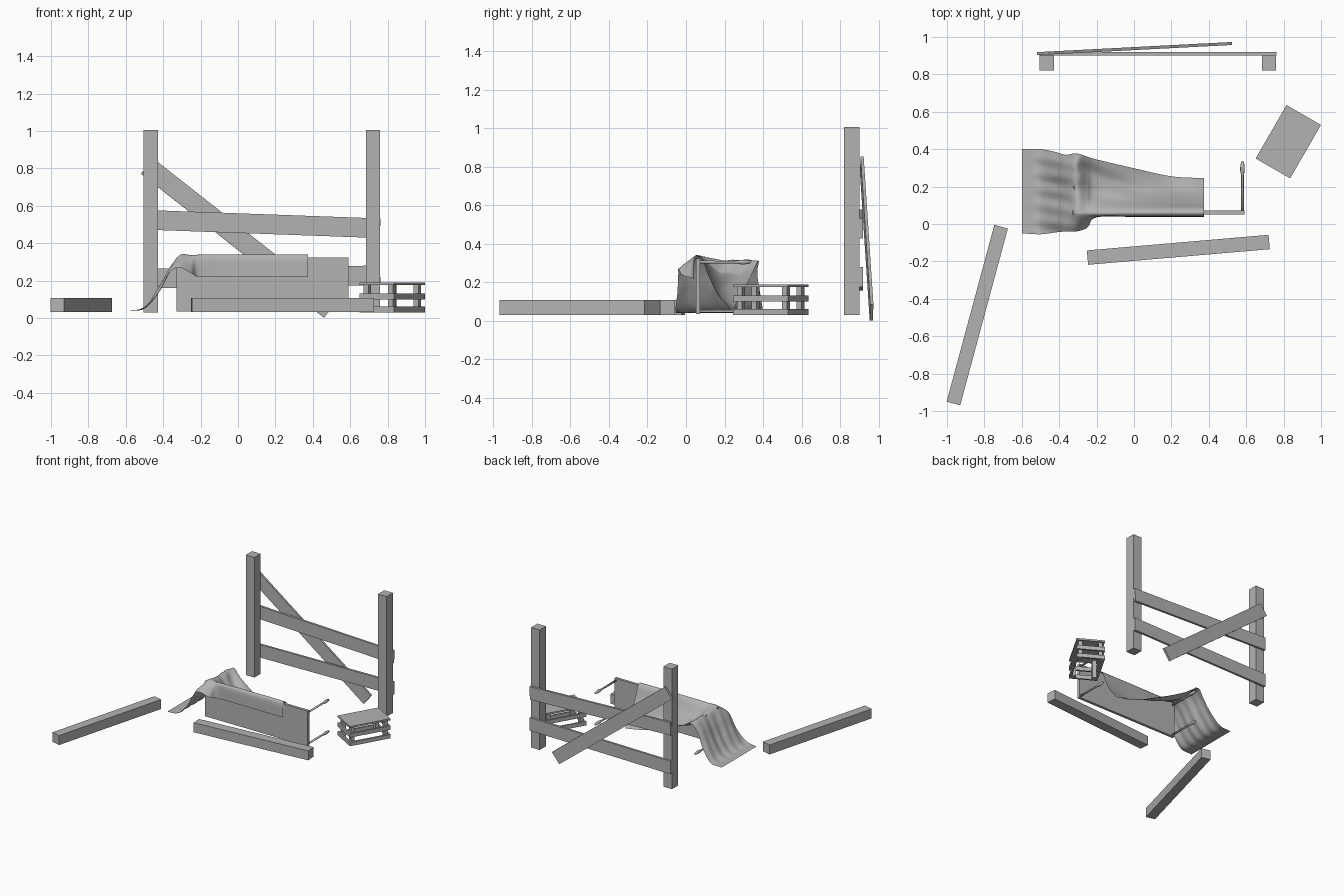
import bpy, bmesh, math
from mathutils import Vector, Matrix, Euler

old = bpy.data.objects.get("Cube")
if old:
    bpy.data.objects.remove(old, do_unlink=True)

grey = bpy.data.materials.new("plain_grey")
grey.use_nodes = True
COLOUR = (0.45, 0.45, 0.45, 1)
grey.diffuse_color = COLOUR
grey.node_tree.nodes["Principled BSDF"].inputs["Base Color"].default_value = COLOUR


def finish(name, bm, smooth=False):
    mesh = bpy.data.meshes.new(name)
    bm.to_mesh(mesh)
    bm.free()
    mesh.materials.append(grey)
    for p in mesh.polygons:
        p.use_smooth = smooth
    obj = bpy.data.objects.new(name, mesh)
    bpy.context.collection.objects.link(obj)
    return obj


def box(name, centre, size, rot=(0, 0, 0), parent=Matrix()):
    bm = bmesh.new()
    m = (parent @ Matrix.Translation(centre) @ Euler(rot).to_matrix().to_4x4()
         @ Matrix.Diagonal((*size, 1)))
    bmesh.ops.create_cube(bm, size=1, matrix=m)
    return finish(name, bm)


def turned(name, profile, x, z, sides=10):
    """Lathe (radius, y) points around a line parallel to y."""
    bm = bmesh.new()
    rings = []
    for r, y in profile:
        rings.append([bm.verts.new((x + r * math.cos(a), y, z + r * math.sin(a)))
                      for a in (math.tau * i / sides for i in range(sides))])
    for a, b in zip(rings, rings[1:]):
        for i in range(sides):
            j = (i + 1) % sides
            bm.faces.new((a[i], b[i], b[j], a[j]))
    bm.faces.new(rings[-1])
    bm.faces.new(rings[0])
    bmesh.ops.recalc_face_normals(bm, faces=bm.faces)
    return finish(name, bm, True)


# Broken fence: two posts, two rails, one fallen plank
for side, x in (("right", -0.466), ("left", 0.722)):
    box("fence_post_" + side, (x, 0.86, 0.518), (0.077, 0.08, 0.975))
box("fence_rail_upper", (0.128, 0.911, 0.503), (1.265, 0.018, 0.105), (0, 0.036, 0))
box("fence_rail_lower", (0.128, 0.911, 0.22), (1.265, 0.018, 0.105), (0, -0.0135, 0))
box("fence_plank_fallen", (0.003, 0.938, 0.428), (1.246, 0.016, 0.105), (0, 0.666, 0.052))

# Loose beams on the ground
box("loose_beam_side", (-0.838, -0.487, 0.07), (0.979, 0.075, 0.077), (0, 0, math.radians(74.9)))
box("loose_beam_front", (0.237, -0.138, 0.07), (0.975, 0.077, 0.077), (0, 0, math.radians(4.9)))

# Open slatted crate
crate = Matrix.Translation((0.825, 0.44, 0)) @ Matrix.Rotation(math.radians(60), 4, "Z")
L, W, T = 0.33, 0.213, 0.014
box("crate_lid", (0, 0, 0.183), (L, W, 0.014), parent=crate)
for sx in (-1, 1):
    for sy in (-1, 1):
        box("crate_post", (sx * (L / 2 - 0.03), sy * (W / 2 - 0.03), 0.104),
            (0.03, 0.03, 0.145), parent=crate)
for z in (0.046, 0.116):
    for s in (-1, 1):
        box("crate_long_slat", (0, s * (W - T) / 2, z), (L, T, 0.032), parent=crate)
        box("crate_short_slat", (s * (L - T) / 2, 0, z), (T, W - 2 * T, 0.032), parent=crate)

# Table tipped on its side, legs pointing back
box("table_top", (0.13, 0.062, 0.18), (0.92, 0.022, 0.288))
LEG = [(0.008, 0.07), (0.007, 0.26), (0.012, 0.285), (0.012, 0.305), (0.007, 0.335)]
for x in (-0.315, 0.58):
    for z in (0.05, 0.305):
        turned("table_leg", LEG, x, z)

# Cloth: cross-sections (x, [(y, z), ...]) from front hem to back hem
sections = []
for x, z, y0, y1 in ((-0.6, 0.04, -0.05, 0.4), (-0.5, 0.055, -0.055, 0.4),
                     (-0.42, 0.15, -0.045, 0.385), (-0.365, 0.25, -0.04, 0.37)):
    sections.append((x, [(y0 + (y1 - y0) * k / 5, z + (0.02 if k in (1, 4) else 0) * (z > 0.1))
                         for k in range(6)]))
sections += [
    (-0.31, [(-0.04, 0.27), (0.04, 0.33), (0.08, 0.333), (0.19, 0.315), (0.29, 0.318), (0.378, 0.312)]),
    (-0.25, [(-0.02, 0.24), (0.043, 0.328), (0.08, 0.328), (0.16, 0.285), (0.26, 0.26), (0.36, 0.28)]),
    (-0.2, [(0.036, 0.22), (0.045, 0.328), (0.08, 0.328), (0.15, 0.26), (0.24, 0.23), (0.345, 0.25)]),
    (0, [(0.038, 0.22), (0.045, 0.328), (0.08, 0.328), (0.13, 0.24), (0.2, 0.17), (0.298, 0.16)]),
    (0.2, [(0.038, 0.22), (0.045, 0.328), (0.08, 0.328), (0.12, 0.23), (0.175, 0.13), (0.255, 0.075)]),
    (0.375, [(0.038, 0.22), (0.045, 0.328), (0.08, 0.328), (0.115, 0.24), (0.17, 0.135), (0.245, 0.04)]),
]


def resample(points, steps):
    """Smooth curve through all points."""
    pts = [2 * points[0] - points[1]] + points + [2 * points[-1] - points[-2]]
    out = []
    for a, b, c, d in zip(pts, pts[1:], pts[2:], pts[3:]):
        for i in range(steps):
            t = i / steps
            out.append(b + (c - a) * (t / 2) + (2 * a - 5 * b + 4 * c - d) * (t * t / 2)
                       + (3 * b - a - 3 * c + d) * (t ** 3 / 2))
    return out + [points[-1]]


rows = [resample([Vector((x, y, z)) for y, z in ring], 6) for x, ring in sections]
columns = [resample(list(col), 6) for col in zip(*rows)]
bm = bmesh.new()
grid = []
for col in columns:
    line = []
    for p in col:
        # Soft wrinkles: folds running down the left slope and fanning behind the table
        if p.x < -0.3:
            fade = max(0, 1 - abs(p.x + 0.42) / 0.14)
            p.z += 0.009 * fade * math.sin(p.y * 75 + p.x * 12)
        elif p.y > 0.09:
            fade = min(1, (p.y - 0.09) * 10) * max(0, 0.4 - p.x)
            p.z += 0.01 * fade * math.sin(p.y * 60 + p.x * 25)
        p.z = max(p.z, 0.036)
        line.append(bm.verts.new(p))
    grid.append(line)
for a, b in zip(grid, grid[1:]):
    for i in range(len(a) - 1):
        bm.faces.new((a[i], a[i + 1], b[i + 1], b[i]))
finish("draped_cloth", bm, True)
